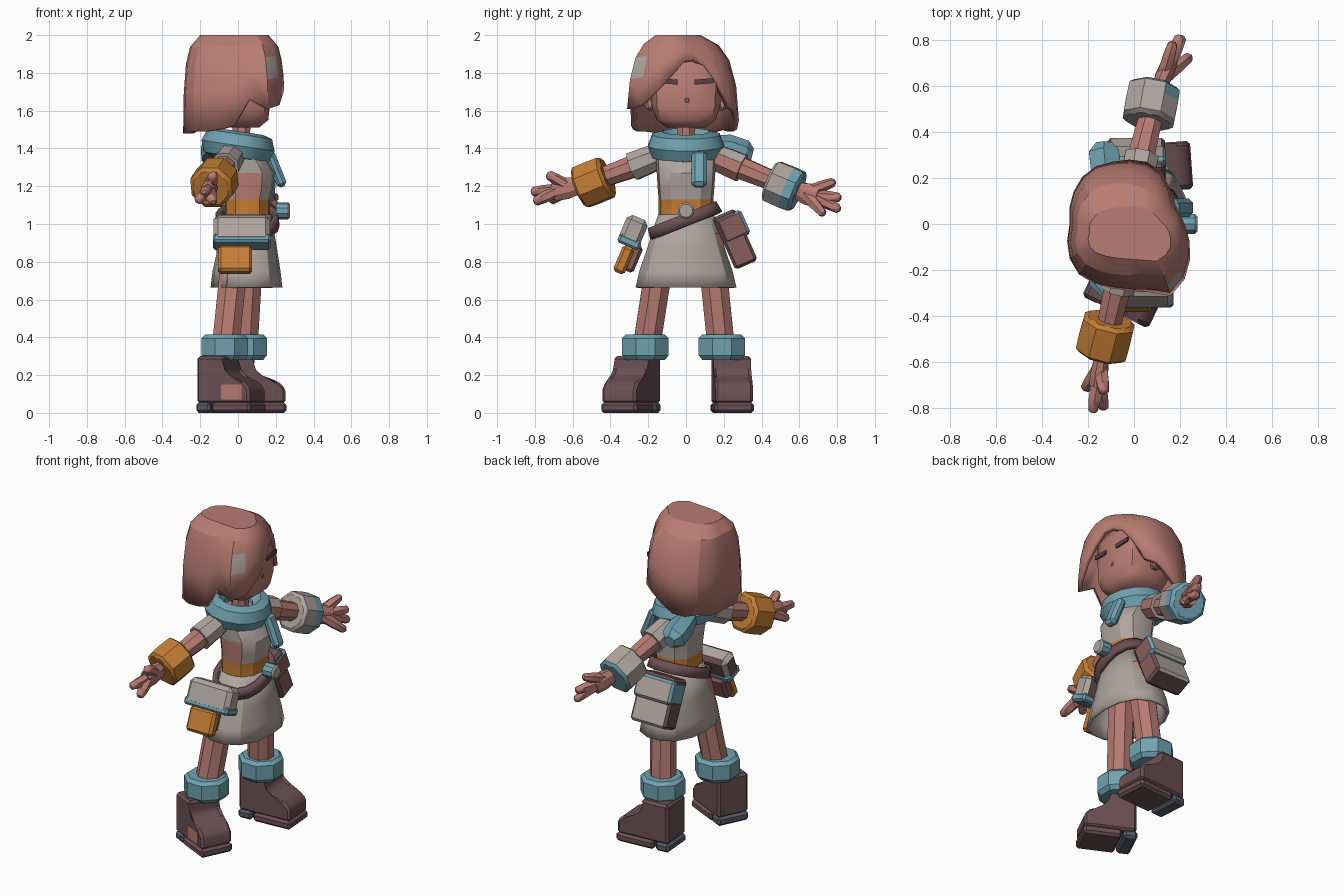
import bpy, bmesh
from math import sin, cos, pi, radians
from mathutils import Vector, Matrix, Euler

cube = bpy.data.objects.get("Cube")
if cube:
    bpy.data.objects.remove(cube, do_unlink=True)


def material(name, code):
    rgb = [int(code[i:i + 2], 16) / 255 for i in (0, 2, 4)]
    col = [((c + .055) / 1.055) ** 2.4 for c in rgb] + [1]
    m = bpy.data.materials.new(name)
    m.use_nodes = True
    m.diffuse_color = col
    m.node_tree.nodes["Principled BSDF"].inputs["Base Color"].default_value = col
    return m


ROSE = material("rose skin and hair", "B87C72")
GREY = material("warm grey cloth", "AFA59F")
TEAL = material("teal cloth", "70A2B0")
ORANGE = material("orange leather", "C57E35")
BROWN = material("dark brown leather", "6C5054")
RUSSET = material("reddish brown leather", "875E5B")
SLATE = material("slate heel", "585C6A")
DARK = material("dark lash", "5A4246")


def finish(name, bm, mats, rule=None, solid=0, angle=32):
    """Turn a bmesh into a shaded object; rule maps a face to a material slot."""
    bmesh.ops.recalc_face_normals(bm, faces=bm.faces)
    if rule:
        for f in bm.faces:
            f.material_index = int(rule(f.calc_center_median(), f.normal))
    mesh = bpy.data.meshes.new(name)
    bm.to_mesh(mesh)
    bm.free()
    ob = bpy.data.objects.new(name, mesh)
    bpy.context.collection.objects.link(ob)
    for m in mats:
        mesh.materials.append(m)
    if solid:
        mod = ob.modifiers.new("thickness", "SOLIDIFY")
        mod.thickness, mod.offset = solid, -1
    bpy.ops.object.select_all(action="DESELECT")
    ob.select_set(True)
    bpy.context.view_layer.objects.active = ob
    bpy.ops.object.shade_smooth_by_angle(angle=radians(angle))
    return ob


def bridge(bm, rings, caps=True):
    n = len(rings[0])
    for a, b in zip(rings, rings[1:]):
        for i in range(n):
            j = (i + 1) % n
            bm.faces.new((a[i], a[j], b[j], b[i]))
    if caps:
        bm.faces.new(rings[0])
        bm.faces.new(rings[-1])


def loft(name, rings, mats, n=14, square=2, caps=True, **kw):
    """Stack of level rounded sections: (z, centre x, radius x, radius y)."""
    bm = bmesh.new()
    rows = []
    for z, cx, rx, ry in rings:
        row = []
        for i in range(n):
            c, s = cos(2 * pi * i / n), sin(2 * pi * i / n)
            k = (abs(c) ** square + abs(s) ** square) ** (-1 / square)
            row.append(bm.verts.new((cx + rx * c * k, ry * s * k, z)))
        rows.append(row)
    bridge(bm, rows, caps)
    return finish(name, bm, mats, **kw)


def tube(name, pts, radii, mats, n=8, flat=1, **kw):
    """Tapered limb along a path; flat squeezes it sideways."""
    bm = bmesh.new()
    pts = [Vector(p) for p in pts]
    rows = []
    for k, p in enumerate(pts):
        d = (pts[min(k + 1, len(pts) - 1)] - pts[max(k - 1, 0)]).normalized()
        side = d.cross(Vector((0, 0, 1)) if abs(d.z) < .9 else Vector((0, 1, 0))).normalized()
        up = side.cross(d)
        rows.append([bm.verts.new(p + radii[k] * (side * flat * cos(a) + up * sin(a)))
                     for a in [2 * pi * (i + .5) / n for i in range(n)]])
    bridge(bm, rows)
    return finish(name, bm, mats, **kw)


def block(name, centre, size, mats, rot=(0, 0, 0), bevel=.015, **kw):
    bm = bmesh.new()
    bmesh.ops.create_cube(bm, size=1)
    bmesh.ops.scale(bm, vec=size, verts=bm.verts)
    if bevel:
        bmesh.ops.bevel(bm, geom=bm.edges[:], offset=bevel, segments=1, affect="EDGES")
    bmesh.ops.transform(bm, matrix=Matrix.Translation(centre) @ Euler(rot).to_matrix().to_4x4(),
                        verts=bm.verts)
    return finish(name, bm, mats, **kw)


def slab(name, profile, width, place, yaw, mats):
    """Side profile in x and z, given a width, then turned and placed."""
    bm = bmesh.new()
    rows = [[bm.verts.new((x, y, z)) for x, z in profile] for y in (-width / 2, width / 2)]
    bridge(bm, rows)
    bmesh.ops.bevel(bm, geom=bm.edges[:], offset=.014, segments=1, affect="EDGES")
    bmesh.ops.transform(bm, matrix=Matrix.Translation(place) @ Matrix.Rotation(yaw, 4, "Z"),
                        verts=bm.verts)
    return finish(name, bm, mats)


# Head, neck and face details
loft("head", [(1.51, .02, .09, .1), (1.55, .01, .15, .155), (1.62, 0, .168, .182),
              (1.85, 0, .17, .19), (1.92, 0, .12, .13)], [ROSE], n=16, square=4, angle=50)
tube("neck", [(.01, 0, 1.36), (.02, 0, 1.54)], [.055, .05], [ROSE])
block("nose", (.164, .005, 1.655), (.018, .02, .025), [ROSE], bevel=.004)
for side, label in ((1, "left"), (-1, "right")):
    block(label + "_eye", (.171, side * .095, 1.755), (.009, .1, .026), [DARK],
          rot=(side * .08, 0, side * .06), bevel=0)
    block(label + "_ear", (0, side * .195, 1.65), (.06, .05, .1), [ROSE], rot=(side * -.2, 0, 0))

# Hair shell: radius and hem height for each step around the head
reach = [.26, .245, .235, .25, .27, .28, .28, .28, .29, .29, .28, .27,
         .26, .28, .3, .31, .3, .29, .29, .31, .36, .34, .31, .28]
hem = [1.86, 1.87, 1.84, 1.75, 1.62, 1.6, 1.55, 1.5, 1.49, 1.5, 1.48, 1.48,
       1.48, 1.48, 1.48, 1.49, 1.49, 1.5, 1.52, 1.66, 1.61, 1.63, 1.71, 1.79]
crown = [(2.01, .35), (1.94, .72), (1.85, .88), (1.75, .95), (1.62, 1), (1.4, 1)]


def swell(z):
    for (za, ra), (zb, rb) in zip(crown, crown[1:]):
        if z >= zb:
            return ra + (rb - ra) * (za - z) / (za - zb)


bm = bmesh.new()
rows = []
for t in (0, .12, .3, .6, 1):
    row = []
    for i, (r, low) in enumerate(zip(reach, hem)):
        a = 2 * pi * i / len(hem)
        z = 2 - t * (2 - low)
        s = swell(z)
        row.append(bm.verts.new((-.02 + r * s ** .45 * cos(a), r * s * sin(a) - .06 * (1 - s), z)))
    rows.append(row)
bridge(bm, rows, caps=False)
bm.faces.new(rows[0])
finish("hair", bm, [ROSE, GREY], solid=.03, angle=22,
       rule=lambda c, n: c.x > .13 and c.y < -.2 and 1.77 < c.z < 1.9)

# Scarf ring, hanging end and back knot
bpy.ops.mesh.primitive_torus_add(major_segments=14, minor_segments=7, major_radius=.14,
                                 minor_radius=.062, location=(0, 0, 1.415), rotation=(0, .15, 0))
scarf = bpy.context.object
scarf.name = "scarf"
scarf.scale = (.97, 1.02, 1.25)
scarf.data.materials.append(TEAL)
bpy.ops.object.shade_smooth_by_angle(angle=radians(40))
block("scarf_front_end", (.2, .07, 1.29), (.055, .08, .2), [TEAL], rot=(0, -.38, 0), bevel=.018)
tube("scarf_back_end", [(-.1, .1, 1.42), (-.12, .22, 1.4), (-.13, .31, 1.37), (-.13, .35, 1.36)],
     [.05, .075, .075, .04], [TEAL], n=6)

# Torso with orange waist, and flared skirt
loft("torso", [(1.02, .05, .12, .145), (1.06, .05, .12, .145), (1.13, .05, .12, .145),
               (1.19, .055, .13, .15), (1.27, .055, .14, .155), (1.36, .02, .12, .16),
               (1.42, 0, .08, .09)], [GREY, ORANGE, ROSE], n=12, square=2.6,
     rule=lambda c, n: 1 if 1.03 < c.z < 1.13 else 2 if 1.13 < c.z < 1.25 and n.y < -.7 else 0)
loft("skirt", [(.665, .045, .19, .27), (.75, .045, .18, .25), (.88, .05, .155, .205),
               (1.05, .05, .125, .15)], [GREY], n=14, square=2.4, caps=False, solid=.015)

# Tilted belt with round buckle
belt = loft("belt", [(-.032, 0, .17, .205), (.032, 0, .165, .195)], [BROWN], n=16, square=2.3,
            caps=False, solid=.03)
belt.location = (.05, -.01, 1.02)
belt.rotation_euler = (.38, 0, 0)
tube("buckle", [(.2, 0, 1.07), (.265, 0, 1.07), (.275, 0, 1.07)], [.045, .045, .035],
     [TEAL, GREY], n=10, rule=lambda c, n: n.x > .5)

# Hip pouches
lean = (.42, 0, 0)
block("left_pouch", (.01, .26, .92), (.25, .13, .3), [BROWN, GREY, RUSSET], rot=lean,
      rule=lambda c, n: 1 if n.y > .8 else 2 if n.x > .9 else 0)
block("left_pouch_flap", (.01, .25, .985), (.26, .145, .14), [TEAL, GREY, RUSSET], rot=lean,
      rule=lambda c, n: 1 if n.y > .8 else 2 if n.x > .9 else 0)
lean = (-.4, 0, 0)
block("right_pouch", (.02, -.28, .96), (.3, .12, .16), [GREY, BROWN], rot=lean, bevel=.025,
      rule=lambda c, n: n.x < -.9 or n.y > .8)
block("right_pouch_trim", (.02, -.3, .905), (.305, .125, .05), [TEAL], rot=lean, bevel=.012)
block("right_pouch_backing", (-.02, -.285, .82), (.16, .07, .15), [RUSSET], rot=lean)
block("right_pouch_tag", (-.015, -.33, .81), (.18, .065, .15), [ORANGE], rot=lean)

# Legs, boot cuffs, boots
shoe = [(-.1, .05), (-.1, .3), (.07, .3), (.06, .22), (.1, .185), (.18, .17), (.22, .13), (.22, .05)]
sole = [(-.01, 0), (-.01, .055), (.225, .055), (.225, 0)]
heel = [(-.105, 0), (-.105, .055), (-.02, .055), (-.02, 0)]
for label, hip, ankle, yaw, grow in (
        ("left", (.07, .12, .95), (.03, .19, .35), .07, 1.07),
        ("right", (0, -.11, .95), (-.07, -.215, .35), -.45, .97)):
    h, a = Vector(hip), Vector(ankle)
    tube(label + "_leg", [h, h.lerp(a, .5), a - Vector((0, 0, .04))], [.08, .078, .078], [ROSE])
    tube(label + "_boot_cuff", [a + Vector((0, 0, z)) for z in (-.07, -.045, .045, .065)],
         [.112, .133, .133, .112], [TEAL])
    spot = (a.x - .02, a.y + (.05 if yaw > 0 else -.05), 0)
    slab(label + "_boot", [(x * grow, z) for x, z in shoe], .2, spot, yaw, [BROWN])
    slab(label + "_sole", [(x * grow, z) for x, z in sole], .21, spot, yaw, [BROWN])
    slab(label + "_heel", [(x * grow, z) for x, z in heel], .205, spot, yaw, [SLATE])
block("right_boot_patch", Matrix.Rotation(yaw, 3, "Z") @ Vector((.11, -.101, .11)) + Vector(spot),
      (.12, .008, .08), [ROSE], rot=(0, 0, yaw), bevel=0)

# Arms, sleeves, wrist cuffs and hands
for label, shoulder, wrist, palm, tips in (
        ("left", (0, .12, 1.37), (.075, .52, 1.2), (.155, .7, 1.14),
         [(.17, .79, 1.225), (.2, .82, 1.14), (.21, .815, 1.075), (.245, .73, 1.05)]),
        ("right", (-.03, -.12, 1.37), (-.125, -.49, 1.22), (-.16, -.7, 1.175),
         [(-.13, -.735, 1.265), (-.18, -.82, 1.17), (-.13, -.805, 1.115), (-.215, -.72, 1.12)])):
    s, w, p = Vector(shoulder), Vector(wrist), Vector(palm)
    d = (w - s).normalized()
    left = label == "left"
    tube(label + "_arm", [s, s.lerp(w, .5), w.lerp(p, .3)], [.062, .062, .05], [ROSE])
    tube(label + "_sleeve", [s, s.lerp(w, .25), s.lerp(w, .44)], [.07, .077, .08], [GREY, ROSE],
         rule=lambda c, n: left and n.x > .5 and n.z < .5)
    tube(label + "_wrist_cuff", [w + d * t for t in (-.085, -.07, .02, .07, .085)],
         [.1, .12, .122, .12, .1], [GREY if left else ORANGE, TEAL],
         rule=lambda c, n: left and (c - w).dot(d) > .03 and (n.x > .1 or n.z < -.3 or n.dot(d) > .6))
    tube(label + "_palm", [w.lerp(p, .3), w.lerp(p, .7), p], [.045, .062, .058], [ROSE], flat=.65)
    for k, tip in enumerate(tips):
        root = w.lerp(p, .6 if k in (0, 3) else .85)
        tip = Vector(tip)
        tube(f"{label}_finger_{k + 1}", [root, root.lerp(tip, .6), root.lerp(tip, .93), tip],
             [.034, .031, .024, .012], [ROSE], n=6, angle=45)
